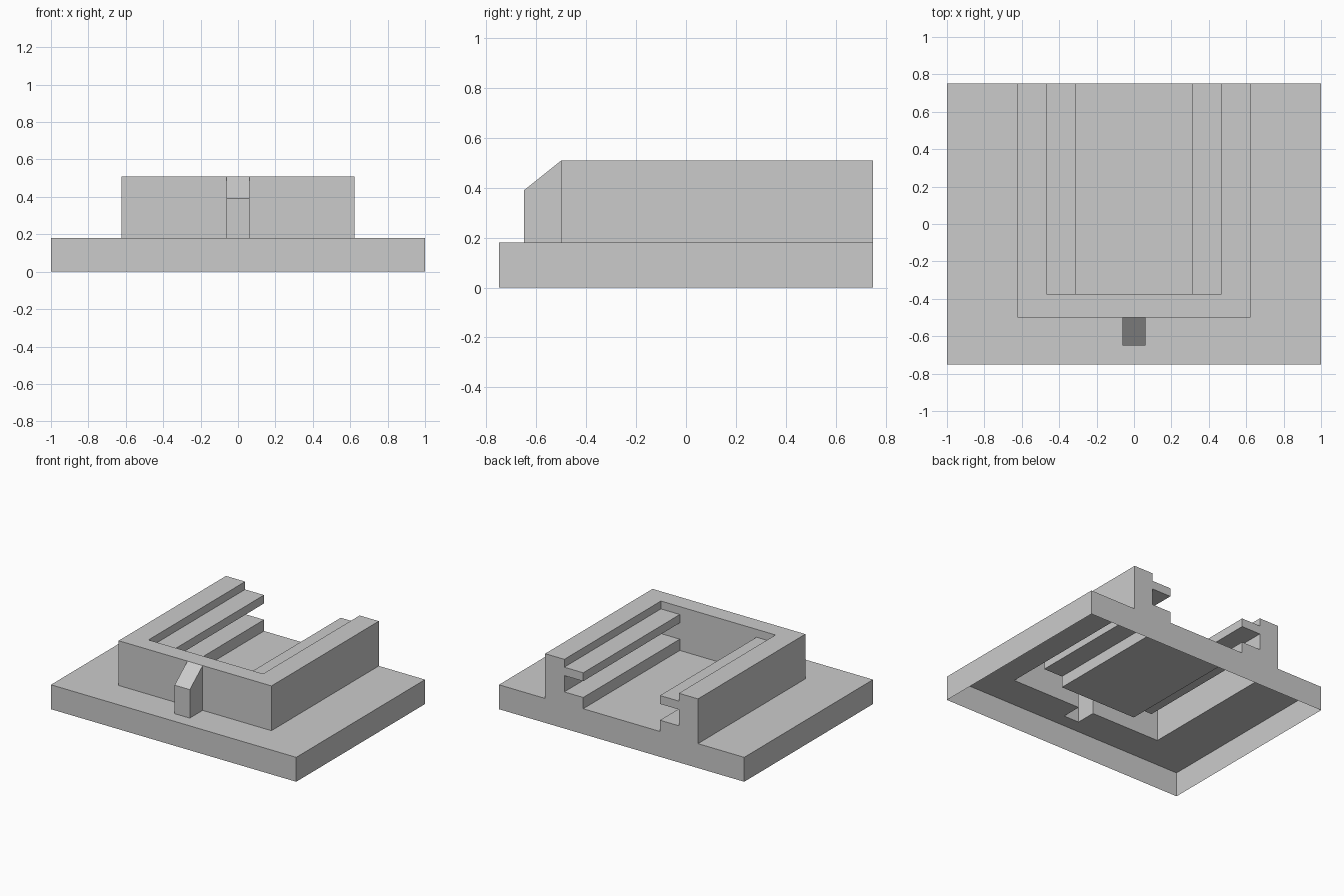
import bpy, bmesh

if "Cube" in bpy.data.objects:
    bpy.data.objects.remove(bpy.data.objects["Cube"])

BACK, FRONT = 0.75, -0.75
BASE_Z, TOP_Z = 0.18, 0.51
W, WF = 0.623, -0.5          # housing half width, housing front
PF = -0.375                  # front end of the inner pocket
F, FF, FZ = 0.062, -0.65, 0.39  # fin half width, fin front, fin low height

bm = bmesh.new()


def face(points):
    return bm.faces.new([bm.verts.new(p) for p in points])


def mirrored(points):
    """Close a half outline (+x side) with its mirror image."""
    return points + [(-p[0],) + tuple(p[1:]) for p in reversed(points)]


def both(points):
    face(points)
    face([(-x, y, z) for x, y, z in reversed(points)])


# Base: open-bottomed skirt and plate with the housing outline cut out
both([(1, FRONT, 0), (1, BACK, 0), (1, BACK, BASE_Z), (1, FRONT, BASE_Z)])
face(mirrored([(1, FRONT, 0), (1, FRONT, BASE_Z)]))
plate = [(F, FF), (F, WF), (W, WF), (W, BACK), (1, BACK), (1, FRONT)]
face([(x, y, BASE_Z) for x, y in mirrored(plate)])

# Housing: outer walls and U-shaped rim
both([(W, WF, BASE_Z), (W, BACK, BASE_Z), (W, BACK, TOP_Z), (W, WF, TOP_Z)])
both([(F, WF, BASE_Z), (W, WF, BASE_Z), (W, WF, TOP_Z), (F, WF, TOP_Z)])

# Pocket: stepped rail profile swept from back to pocket front
half = [(0.467, TOP_Z), (0.467, 0.452), (0.313, 0.452), (0.313, 0.39),
        (0.467, 0.39), (0.467, 0.27), (0.313, 0.27), (0.313, 0.187)]
profile = mirrored(half)
for (x0, z0), (x1, z1) in zip(profile, profile[1:]):
    face([(x0, BACK, z0), (x1, BACK, z1), (x1, PF, z1), (x0, PF, z0)])
face([(x, PF, z) for x, z in profile])
px = half[0][0]
face([(x, y, TOP_Z) for x, y in
      mirrored([(F, WF), (W, WF), (W, BACK), (px, BACK), (px, PF)])])

# Back: one flat face following base, housing and rails
outline = [(1, 0), (1, BASE_Z), (W, BASE_Z), (W, TOP_Z)] + half
face([(x, BACK, z) for x, z in mirrored(outline)])

# Front fin with sloped top, hollow into the housing
both([(F, WF, BASE_Z), (F, WF, TOP_Z), (F, FF, FZ), (F, FF, BASE_Z)])
face(mirrored([(F, FF, BASE_Z), (F, FF, FZ)]))
face(mirrored([(F, FF, FZ), (F, WF, TOP_Z)]))

bmesh.ops.remove_doubles(bm, verts=bm.verts, dist=1e-4)
bmesh.ops.recalc_face_normals(bm, faces=bm.faces)
mesh = bpy.data.meshes.new("railed_tray")
bm.to_mesh(mesh)
bm.free()
bpy.context.collection.objects.link(bpy.data.objects.new("railed_tray", mesh))
